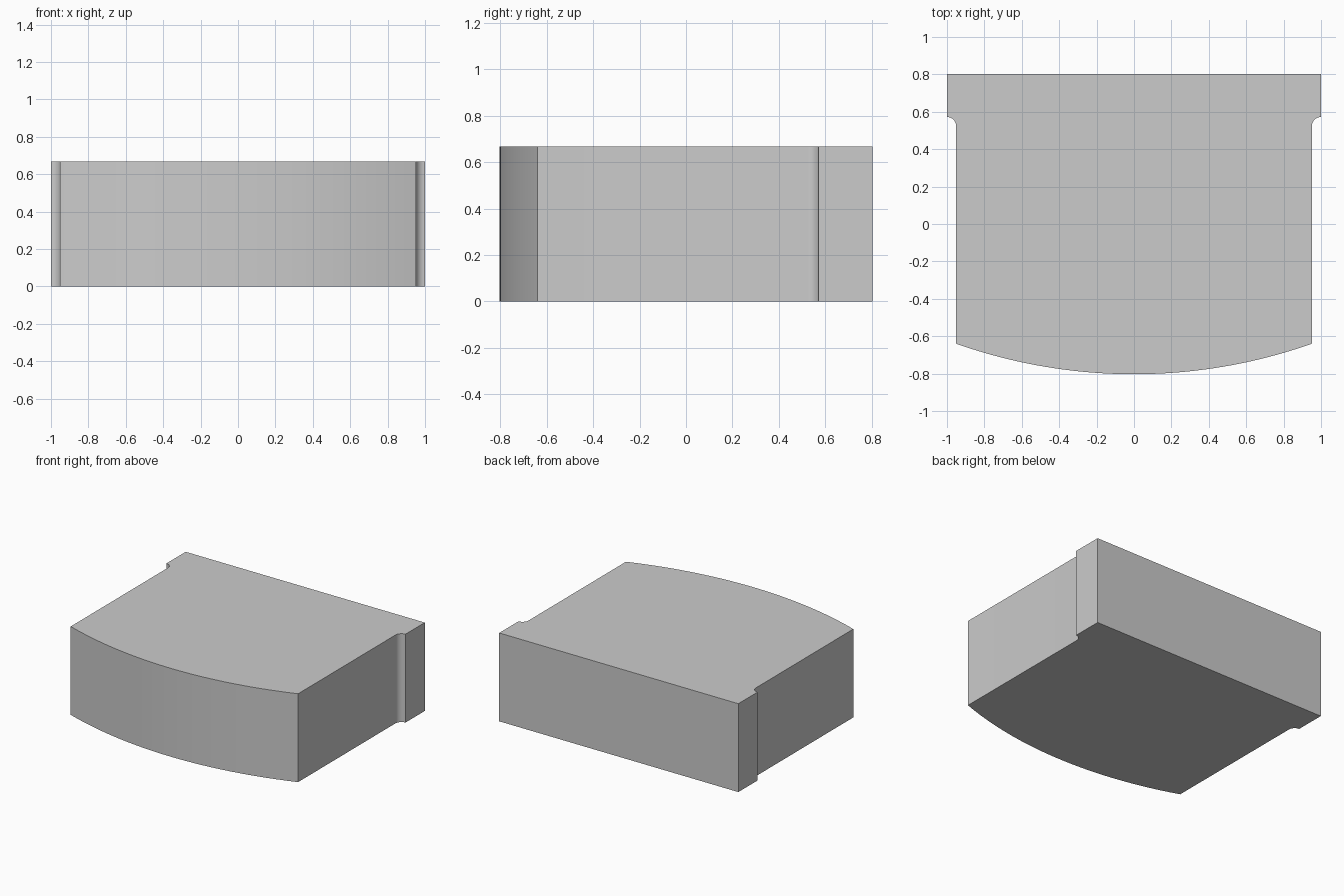
import bpy, bmesh, math

if "Cube" in bpy.data.objects:
    bpy.data.objects.remove(bpy.data.objects["Cube"])

BACK, FRONT, HEIGHT = 0.803, -0.803, 0.668
SIDE, LEDGE, CORNER = 0.951, 0.572, -0.64
R = 1.0 - SIDE


def arc(cx, cy, r, a0, a1, n):
    return [(cx + r * math.cos(a0 + (a1 - a0) * i / n),
             cy + r * math.sin(a0 + (a1 - a0) * i / n)) for i in range(n + 1)]


# right half outline: back flange, concave fillet, straight side
right = [(1.0, BACK)] + arc(1.0, LEDGE - R, R, math.pi / 2, math.pi, 12)

# bowed front, right corner to left corner
sag = CORNER - FRONT
radius = (SIDE ** 2 + sag ** 2) / (2 * sag)
half = math.asin(SIDE / radius)
bow = arc(0, FRONT + radius, radius, -math.pi / 2 + half, -math.pi / 2 - half, 48)

outline = right + bow + [(-x, y) for x, y in reversed(right)]

# extrude the outline into a solid block
bm = bmesh.new()
base = bm.faces.new([bm.verts.new((x, y, 0)) for x, y in outline])
top = bmesh.ops.extrude_face_region(bm, geom=[base], use_keep_orig=True)
bmesh.ops.translate(bm, vec=(0, 0, HEIGHT),
                    verts=[g for g in top["geom"] if isinstance(g, bmesh.types.BMVert)])
bmesh.ops.recalc_face_normals(bm, faces=bm.faces)

mesh = bpy.data.meshes.new("bowed_block")
bm.to_mesh(mesh)
bm.free()
block = bpy.data.objects.new("bowed_block", mesh)
bpy.context.collection.objects.link(block)

# smooth curved walls, crisp corners
bpy.context.view_layer.objects.active = block
block.select_set(True)
bpy.ops.object.shade_smooth_by_angle(angle=math.radians(15))
